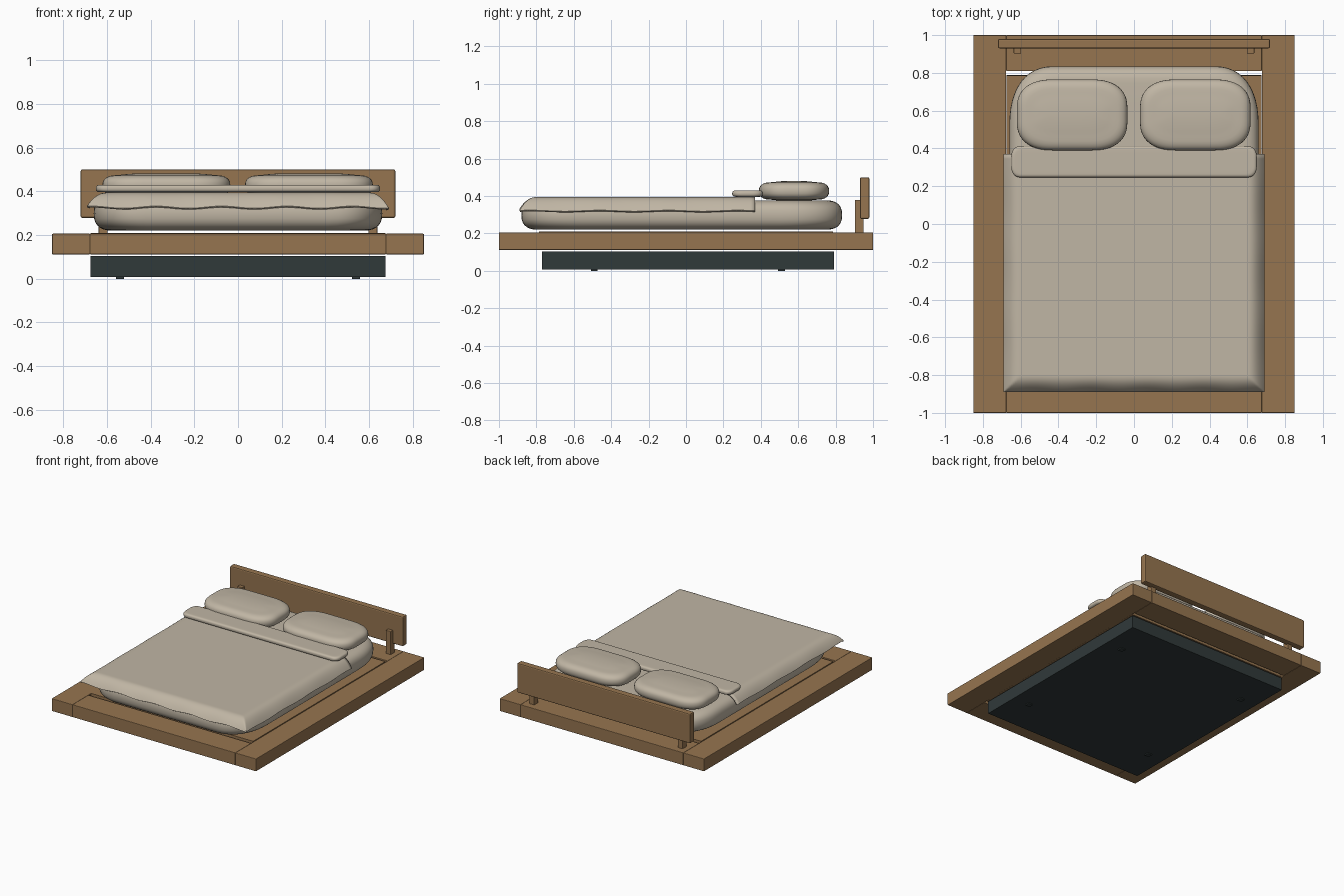
import bpy, bmesh, math

if "Cube" in bpy.data.objects:
    bpy.data.objects.remove(bpy.data.objects["Cube"])


def material(name, rgb):
    m = bpy.data.materials.new(name)
    m.diffuse_color = (*rgb, 1)
    m.use_nodes = True
    m.node_tree.nodes["Principled BSDF"].inputs["Base Color"].default_value = m.diffuse_color
    return m


WOOD = material("oak_wood", (0.305, 0.178, 0.08))
LINEN = material("beige_linen", (0.53, 0.468, 0.374))
DARK = material("dark_slate", (0.03, 0.041, 0.042))


def finish(name, bm, mat, angle=None):
    bmesh.ops.recalc_face_normals(bm, faces=bm.faces[:])
    me = bpy.data.meshes.new(name)
    bm.to_mesh(me)
    bm.free()
    ob = bpy.data.objects.new(name, me)
    bpy.context.collection.objects.link(ob)
    me.materials.append(mat)
    if angle:
        bpy.ops.object.select_all(action='DESELECT')
        ob.select_set(True)
        bpy.context.view_layer.objects.active = ob
        bpy.ops.object.shade_smooth_by_angle(angle=math.radians(angle))
    return ob


def box(name, x0, x1, y0, y1, z0, z1, mat, bevel=0.0):
    bm = bmesh.new()
    bmesh.ops.create_cube(bm, size=1)
    for v in bm.verts:
        v.co = ((x0 + x1) / 2 + v.co.x * (x1 - x0),
                (y0 + y1) / 2 + v.co.y * (y1 - y0),
                (z0 + z1) / 2 + v.co.z * (z1 - z0))
    if bevel:
        bmesh.ops.bevel(bm, geom=bm.edges[:], offset=bevel, segments=2,
                        profile=0.5, affect='EDGES')
    return finish(name, bm, mat)


def spow(a, p):
    return math.copysign(abs(a) ** p, a)


def cushion(name, x0, x1, y0, y1, z0, z1, rx, ry, edge, crown=0.0, m=2.5, steps=14):
    """Soft rounded block: rounded plan outline stacked along a rounded profile."""
    cx, cy, hx, hy = (x0 + x1) / 2, (y0 + y1) / 2, (x1 - x0) / 2, (y1 - y0) / 2
    plan = []
    for q in range(4):
        sx, sy = (1, -1, -1, 1)[q], (1, 1, -1, -1)[q]
        for i in range(13):
            t = math.radians(90 * q + 90 * i / 12)
            plan.append((sx * (hx - rx) + rx * spow(math.cos(t), 0.85),
                         sy * (hy - ry) + ry * spow(math.sin(t), 0.85)))
    # profile as (inset, height), with a gentle crown on the way to the middle
    zm, h = (z0 + z1) / 2, (z1 - z0) / 2
    inner = min(hx, hy)
    side = h - crown
    prof = []
    for i in range(steps + 1):
        t = math.radians(-90 + 180 * i / steps)
        prof.append((edge * (1 - max(0, math.cos(t)) ** (2 / m)),
                     zm + side * spow(math.sin(t), 2 / m)))
    caps = [0.25, 0.5, 0.8]
    low = [(edge + (inner - edge) * c, zm - side - crown * (1 - (1 - c) ** 2)) for c in caps]
    high = [(d, 2 * zm - z) for d, z in low]
    prof = low[::-1] + prof + high
    bm = bmesh.new()
    rings = []
    for d, z in prof:
        rings.append([bm.verts.new((cx + px * (hx - d) / hx, cy + py * (hy - d) / hy, z))
                      for px, py in plan])
    n = len(plan)
    for a, b in zip(rings, rings[1:]):
        for i in range(n):
            bm.faces.new((a[i], a[(i + 1) % n], b[(i + 1) % n], b[i]))
    bm.faces.new(rings[0][::-1])
    bm.faces.new(rings[-1])
    bmesh.ops.remove_doubles(bm, verts=bm.verts[:], dist=1e-5)
    return finish(name, bm, LINEN, 50)


# recessed plinth and small feet
box("plinth", -0.675, 0.675, -0.77, 0.79, 0.008, 0.103, DARK)
for sx in (-1, 1):
    for y in (-0.49, 0.51):
        box("plinth_foot", sx * 0.54 - 0.018, sx * 0.54 + 0.018,
            y - 0.018, y + 0.018, 0, 0.01, DARK)

# platform frame
for sx, side in ((-1, "left"), (1, "right")):
    a, b = sorted((sx * 0.677, sx * 0.85))
    box(side + "_rail", a, b, -1, 1, 0.112, 0.206, WOOD, 0.003)
    # headboard posts
    box(side + "_headboard_post", sx * 0.617 - 0.02, sx * 0.617 + 0.02,
        0.903, 0.95, 0.2, 0.38, WOOD, 0.003)
box("foot_rail", -0.677, 0.677, -1, -0.81, 0.112, 0.206, WOOD, 0.003)
box("head_rail", -0.677, 0.677, 0.81, 1, 0.112, 0.206, WOOD, 0.003)
box("bed_deck", -0.675, 0.675, -0.785, 0.785, 0.115, 0.21, WOOD)
box("headboard", -0.72, 0.72, 0.93, 0.98, 0.278, 0.5, WOOD, 0.008)

# bedding
cushion("mattress", -0.66, 0.66, -0.88, 0.835, 0.22, 0.377, 0.24, 0.32, 0.09)
cushion("left_pillow", -0.62, -0.035, 0.39, 0.765, 0.372, 0.482, 0.19, 0.15, 0.07, 0.008)
cushion("right_pillow", 0.032, 0.617, 0.39, 0.765, 0.372, 0.482, 0.19, 0.15, 0.07, 0.008)
cushion("folded_sheet", -0.65, 0.65, 0.247, 0.412, 0.396, 0.43, 0.05, 0.06, 0.02)

# draped blanket with a wavy hem on three sides
bm = bmesh.new()
N = 80
grid = []
for j in range(N + 1):
    row = []
    y = 0.37 - 1.26 * math.sin(math.pi / 2 * j / N)
    for i in range(N + 1):
        x = 0.69 * math.sin(math.pi / 2 * (2 * i / N - 1))
        dx = max(0, abs(x) - 0.60) / 0.09
        dy = max(0, -y - 0.80) / 0.09
        f = min(1, max(dx, dy)) ** 2.2
        wave = 0.005 * math.sin(x * 21) + 0.003 * math.sin(y * 17)
        row.append(bm.verts.new((x, y, 0.394 - f * (0.068 + wave))))
    grid.append(row)
for j in range(N):
    for i in range(N):
        bm.faces.new((grid[j][i], grid[j + 1][i], grid[j + 1][i + 1], grid[j][i + 1]))
blanket = finish("blanket", bm, LINEN, 60)
if blanket.data.polygons[0].normal.z < 0:
    blanket.data.flip_normals()
mod = blanket.modifiers.new("thickness", 'SOLIDIFY')
mod.thickness = 0.012
mod.offset = -1
